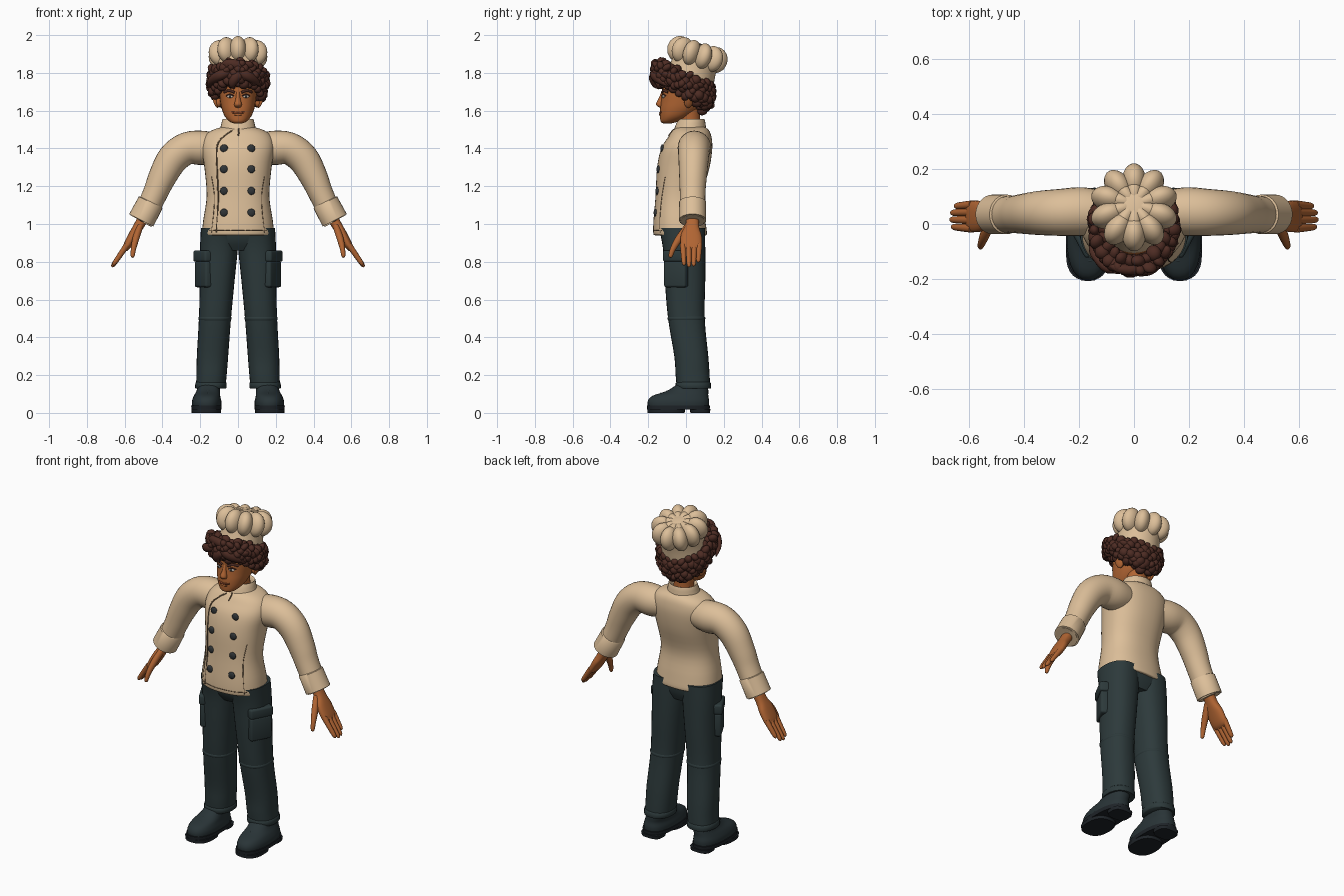
import bpy, bmesh, math, random
from mathutils import Vector, Matrix, Euler
from mathutils.bvhtree import BVHTree

cube = bpy.data.objects.get("Cube")
if cube:
    bpy.data.objects.remove(cube, do_unlink=True)
random.seed(4)


def material(name, *rgb):
    m = bpy.data.materials.new(name)
    m.use_nodes = True
    m.diffuse_color = (*rgb, 1)
    m.node_tree.nodes["Principled BSDF"].inputs["Base Color"].default_value = (*rgb, 1)
    return m


cream = material("cream cloth", .72, .52, .32)
skin = material("skin", .44, .13, .033)
cloth = material("dark teal cloth", .026, .042, .044)
leather = material("dark leather", .022, .034, .038)
rubber = material("rubber sole", .013, .017, .021)
brown = material("brown hair", .075, .025, .017)
slate = material("slate button", .03, .035, .038)
thread = material("seam thread", .16, .1, .055)
white = material("eye white", .6, .52, .45)
lip = material("lip", .25, .06, .022)


def finish(name, bm, mat, mirror=False):
    """Turn a bmesh into a smooth shaded object, mirrored in x if asked."""
    bmesh.ops.recalc_face_normals(bm, faces=bm.faces[:])
    mesh = bpy.data.meshes.new(name)
    bm.to_mesh(mesh)
    bm.free()
    mesh.materials.append(mat)
    mesh.shade_smooth()
    mesh.set_sharp_from_angle(angle=math.radians(50))
    obj = bpy.data.objects.new(name, mesh)
    bpy.context.scene.collection.objects.link(obj)
    if mirror:
        mod = obj.modifiers.new("Mirror", 'MIRROR')
        mod.use_mirror_merge = False
    return obj


def refine(rings, steps):
    """Catmull-Rom interpolation of ring positions and radii."""
    out, last = [], len(rings) - 1
    for i in range(last):
        quad = zip(rings[max(i - 1, 0)], rings[i], rings[i + 1], rings[min(i + 2, last)])
        quad = list(quad)
        for s in range(steps):
            t = s / steps
            out.append([b + t / 2 * (c - a + t * (2 * a - 5 * b + 4 * c - d
                        + t * (3 * (b - c) + d - a))) for a, b, c, d in quad])
    return out + [list(rings[last])]


def add_loft(bm, rings, flat=False, steps=4, power=2, sides=28):
    """Skin elliptical rings (x, y, z, width, depth) into a capped tube."""
    rings = refine(rings, steps)
    centres = [Vector(r[:3]) for r in rings]
    loops = []
    for i, r in enumerate(rings):
        along = Vector((0, 0, 1))
        if not flat:
            along = (centres[min(i + 1, len(rings) - 1)] - centres[max(i - 1, 0)]).normalized()
        v = Vector((0, 1, 0))
        v = (v - along * v.dot(along)).normalized()
        u = v.cross(along)
        loop = []
        for k in range(sides):
            a = math.tau * k / sides
            c, s = (math.copysign(abs(w) ** (2 / power), w) for w in (math.cos(a), math.sin(a)))
            loop.append(bm.verts.new(centres[i] + u * c * max(r[3], .001) + v * s * max(r[4], .001)))
        loops.append(loop)
    for low, high in zip(loops, loops[1:]):
        for k in range(sides):
            n = (k + 1) % sides
            bm.faces.new((low[k], low[n], high[n], high[k]))
    bm.faces.new(loops[0])
    bm.faces.new(loops[-1])


def loft(name, rings, mat, mirror=False, **options):
    bm = bmesh.new()
    add_loft(bm, rings, **options)
    return finish(name, bm, mat, mirror)


def blobs(name, items, mat, mirror=False, frame=Matrix(), detail=3):
    """Ellipsoids from (centre, radii, rotation) joined in one object."""
    bm = bmesh.new()
    for centre, radii, turn in items:
        m = frame @ Matrix.LocRotScale(Vector(centre), Euler(turn), Vector(radii))
        bmesh.ops.create_icosphere(bm, subdivisions=detail, radius=1, matrix=m)
    return finish(name, bm, mat, mirror)


def on_front(obj, x, z):
    """Point where the front surface of an object lies at x, z."""
    mesh = obj.data
    tree = BVHTree.FromPolygons([v.co for v in mesh.vertices], [p.vertices[:] for p in mesh.polygons])
    return tree.ray_cast(Vector((x, -1, z)), Vector((0, 1, 0)))[0]


def strip(name, obj, points, radius, mat, mirror=False):
    """Thin cord laid on the front of an object."""
    path = [(*on_front(obj, x, z), radius, radius) for x, z in points]
    return loft(name, path, mat, mirror, sides=8)


# Trousers
loft("trouser_legs", [(.145, .04, .13, .078, .088), (.14, .035, .2, .08, .09), (.135, .028, .3, .083, .09),
     (.122, .002, .5, .085, .097), (.11, -.005, .7, .092, .107), (.101, -.01, .87, .1, .112),
     (.096, -.022, .98, .1, .122)], cloth, True, flat=True, power=2.3)
loft("trouser_hips", [(0, -.01, .86, .15, .085), (0, -.015, .91, .185, .108), (0, -.02, .98, .185, .12)],
     cloth, flat=True, power=2.3)
loft("trouser_hems", [(.145, .04, .128, .079, .09), (.144, .039, .132, .083, .093), (.143, .038, .158, .083, .093),
     (.143, .038, .163, .078, .088)], cloth, True, flat=True, steps=1, power=2.3)
loft("knee_seams", [(.122, .002, .49, .084, .096), (.122, .002, .496, .088, .1), (.122, .002, .504, .088, .1),
     (.122, .002, .51, .084, .096)], cloth, True, flat=True, steps=1, power=2.3)


def pocket(name, centre, size):
    bm = bmesh.new()
    turn = Euler((0, 0, math.radians(-28)))
    bmesh.ops.create_cube(bm, size=1, matrix=Matrix.LocRotScale(Vector(centre), turn, Vector(size)))
    bmesh.ops.bevel(bm, geom=bm.edges[:], offset=.012, segments=3, affect='EDGES', profile=.5)
    finish(name, bm, cloth, True)


pocket("pocket_bags", (.178, -.05, .735), (.055, .13, .14))
pocket("pocket_flaps", (.18, -.05, .83), (.064, .14, .06))

# Shoes
loft("shoe_uppers", [(.166, -.04, .025, .076, .16), (.166, -.04, .06, .078, .163), (.164, -.03, .09, .07, .148),
     (.157, .01, .118, .062, .108), (.15, .04, .16, .058, .075)], leather, True, flat=True, power=2.4)
loft("shoe_welts", [(.167, -.04, .018, .079, .165), (.167, -.04, .04, .081, .168)], rubber, True,
     flat=True, steps=1, power=2.5)
loft("shoe_front_soles", [(.168, -.105, 0, .077, .098), (.168, -.105, .02, .079, .1)], rubber, True,
     flat=True, steps=1, power=2.5)
loft("shoe_heels", [(.164, .075, 0, .062, .052), (.164, .075, .02, .066, .054)], rubber, True,
     flat=True, steps=1, power=3)
for i in range(3):
    y, z = -.125 + i * .033, .1 + i * .012
    loft(f"shoe_laces_{i + 1}", [(.128, y, z - .012, .005, .005), (.16, y - .008, z, .007, .007),
         (.192, y, z - .012, .005, .005)], leather, True, sides=8)

# Jacket body
jacket = loft("jacket_body", [(0, -.03, .94, .18, .132), (0, -.031, .95, .19, .142), (0, -.035, 1.02, .184, .137),
              (0, -.037, 1.15, .166, .124), (0, -.014, 1.3, .178, .139), (0, .004, 1.4, .193, .135),
              (0, .02, 1.46, .18, .115), (0, .026, 1.495, .14, .096), (0, .028, 1.515, .08, .07)],
              cream, flat=True, power=2.3, sides=40)
loft("collar", [(0, .02, 1.475, .105, .09), (0, .023, 1.51, .093, .083), (0, .028, 1.55, .084, .072),
     (0, .028, 1.555, .078, .066), (0, .028, 1.54, .068, .058), (0, .028, 1.5, .06, .05)], cream, flat=True, steps=2)
strip("front_flap_seam", jacket, [(-.03, 1.495), (-.09, 1.45), (-.112, 1.4), (-.11, 1.28),
      (-.105, 1.12), (-.115, .955)], .004, thread)
strip("side_seams", jacket, [(.14, 1.25), (.125, 1.15), (.13, 1.05), (.14, .955)], .002, thread, True)
strip("collar_opening", jacket, [(.004, 1.505), (.005, 1.49), (0, 1.465)], .004, thread)
strip("hem_stitch", jacket, [(i * .03, .965) for i in range(-5, 6)], .002, thread)
buttons = [on_front(jacket, x, z) for x in (-.074, .07) for z in (1.06, 1.175, 1.29, 1.4)]
blobs("buttons", [(p, (.021, .01, .021), (0, 0, 0)) for p in buttons], slate)

# Sleeves and cuffs
loft("sleeves", [(.08, .04, 1.405, .07, .07), (.18, .045, 1.403, .09, .088), (.27, .042, 1.4, .086, .085),
     (.345, .04, 1.345, .083, .08), (.4, .037, 1.25, .074, .073), (.435, .035, 1.17, .066, .068),
     (.475, .035, 1.085, .062, .066), (.5, .035, 1.045, .058, .06)], cream, True)
loft("cuffs", [(.46, .035, 1.12, .06, .064), (.463, .035, 1.113, .07, .072), (.512, .035, 1.02, .072, .072),
     (.514, .035, 1.015, .064, .064), (.495, .035, 1.05, .05, .05)], cream, True, steps=1)

# Hands with fingers and thumbs
loft("palms", [(.48, .035, 1.07, .03, .036), (.525, .033, .99, .027, .036), (.555, .028, .94, .025, .055),
     (.59, .028, .88, .02, .056), (.605, .028, .86, .01, .045)], skin, True, power=2.4)
for name, y, reach in (("index", -.016, .92), ("middle", .014, 1), ("ring", .043, .96), ("little", .07, .78)):
    start, tip = Vector((.587, y, .89)), Vector((.668, y * .85 + .004, .772))
    knots = [start.lerp(tip, f * reach) for f in (0, .5, .9, 1)]
    loft(f"{name}_fingers", [(*p, r, r) for p, r in zip(knots, (.016, .014, .011, .002))], skin, True, sides=14)
loft("thumbs", [(.52, .012, .985, .018, .022), (.54, -.035, .925, .018, .02), (.553, -.068, .87, .014, .015),
     (.558, -.082, .83, .01, .011), (.559, -.085, .822, .002, .002)], skin, True, sides=16)

# Neck, head and ears
loft("neck", [(0, .03, 1.47, .06, .055), (0, .02, 1.54, .056, .056), (0, .015, 1.64, .06, .06)], skin, flat=True)
head = loft("head", [(0, -.1, 1.532, .02, .018), (0, -.088, 1.542, .044, .046), (0, -.06, 1.57, .07, .077),
            (0, -.035, 1.61, .086, .102), (0, -.02, 1.65, .094, .112), (0, -.01, 1.7, .1, .117),
            (0, 0, 1.77, .104, .12), (0, .01, 1.84, .08, .09)], skin, flat=True, power=2.2, sides=36)
loft("nose", [(0, -.118, 1.7, .01, .012), (0, -.13, 1.665, .012, .015), (0, -.138, 1.635, .02, .021),
     (0, -.133, 1.62, .016, .014), (0, -.128, 1.614, .004, .004)], skin, flat=True, sides=16)
blobs("ears", [((.118, .015, 1.655), (.012, .026, .042), (0, .3, .4)),
               ((.105, .01, 1.645), (.018, .018, .026), (0, 0, 0))], skin, True)

# Eyes, brows and mouth
eye = on_front(head, .042, 1.675)
blobs("eyes", [(eye, (.017, .006, .008), (0, 0, .3))], white, True)
blobs("irises", [(eye + Vector((-.001, -.004, 0)), (.007, .004, .007), (0, 0, 0))], slate, True)
strip("eyelids", head, [(.023, 1.678), (.042, 1.686), (.062, 1.678)], .004, brown, True)
strip("eyebrows", head, [(.018, 1.696), (.045, 1.706), (.073, 1.698)], .007, brown, True)
strip("mouth", head, [(-.034, 1.592), (-.015, 1.589), (0, 1.588), (.015, 1.589), (.034, 1.592)], .005, lip)
strip("lower_lip", head, [(-.02, 1.582), (0, 1.579), (.02, 1.582)], .006, skin)

# Curly hair: a cap covered in rows of small uneven curls
curls = [((0, .02, 1.735), (.126, .125, .115), (-.2, 0, 0))]
for row in range(6):
    for k in range(24):
        a = math.tau * (k + .5 * (row % 2)) / 24
        front = math.cos(a)
        t = row / 5
        z = 1.68 + .07 * front + t * (.11 - .01 * front)
        grow = .74 + .26 * math.sin(min(t * 1.5 + .2, 1) * math.pi / 2)
        depth = .168 if front > 0 else .135
        for layer in (1, .8):
            spot = (math.sin(a) * .146 * grow * layer, -front * depth * grow * layer, z + random.uniform(-.01, .01))
            size = [random.uniform(.017, .031) for _ in range(3)]
            curls.append((spot, size, [random.uniform(-1, 1) for _ in range(3)]))
blobs("hair_curls", curls, brown, detail=2)


def lock(name, *path):
    knots = [(*p, r, r * .8) for p, r in zip(path, (.018, .026, .021, .003))]
    loft(name, knots, brown, sides=10)


# Swept fringe locks
lock("fringe_peak", (.07, -.14, 1.8), (0, -.165, 1.84), (-.06, -.16, 1.85), (-.1, -.14, 1.83))
lock("fringe_left", (-.02, -.15, 1.82), (.04, -.17, 1.79), (.09, -.14, 1.76), (.12, -.1, 1.73))
lock("fringe_middle", (.03, -.15, 1.81), (-.01, -.175, 1.78), (-.03, -.165, 1.74), (-.02, -.145, 1.715))
lock("fringe_right", (-.03, -.15, 1.81), (-.09, -.16, 1.79), (-.14, -.11, 1.76), (-.16, -.06, 1.72))

# Tall pleated hat, tilted back
tilt = Matrix.Translation((0, .02, 1.765)) @ Matrix.Rotation(math.radians(-17), 4, 'X')
band = loft("hat_band", [(0, 0, -.015, .12, .126), (0, 0, 0, .123, .13), (0, 0, .06, .117, .123),
            (0, 0, .13, .115, .12)], cream, flat=True, sides=40)
band.data.transform(tilt)
lobes = [((0, 0, .14), (.11, .11, .058), (0, 0, 0))]
for k in range(10):
    a = math.tau * (k + .5) / 10
    lobes.append(((math.cos(a) * .098, math.sin(a) * .1, .138), (.064, .044, .07), (0, 0, a)))
    lobes.append(((math.cos(a) * .055, math.sin(a) * .055, .158), (.06, .03, .042), (0, 0, a)))
blobs("hat_puff", lobes, cream, frame=tilt)
